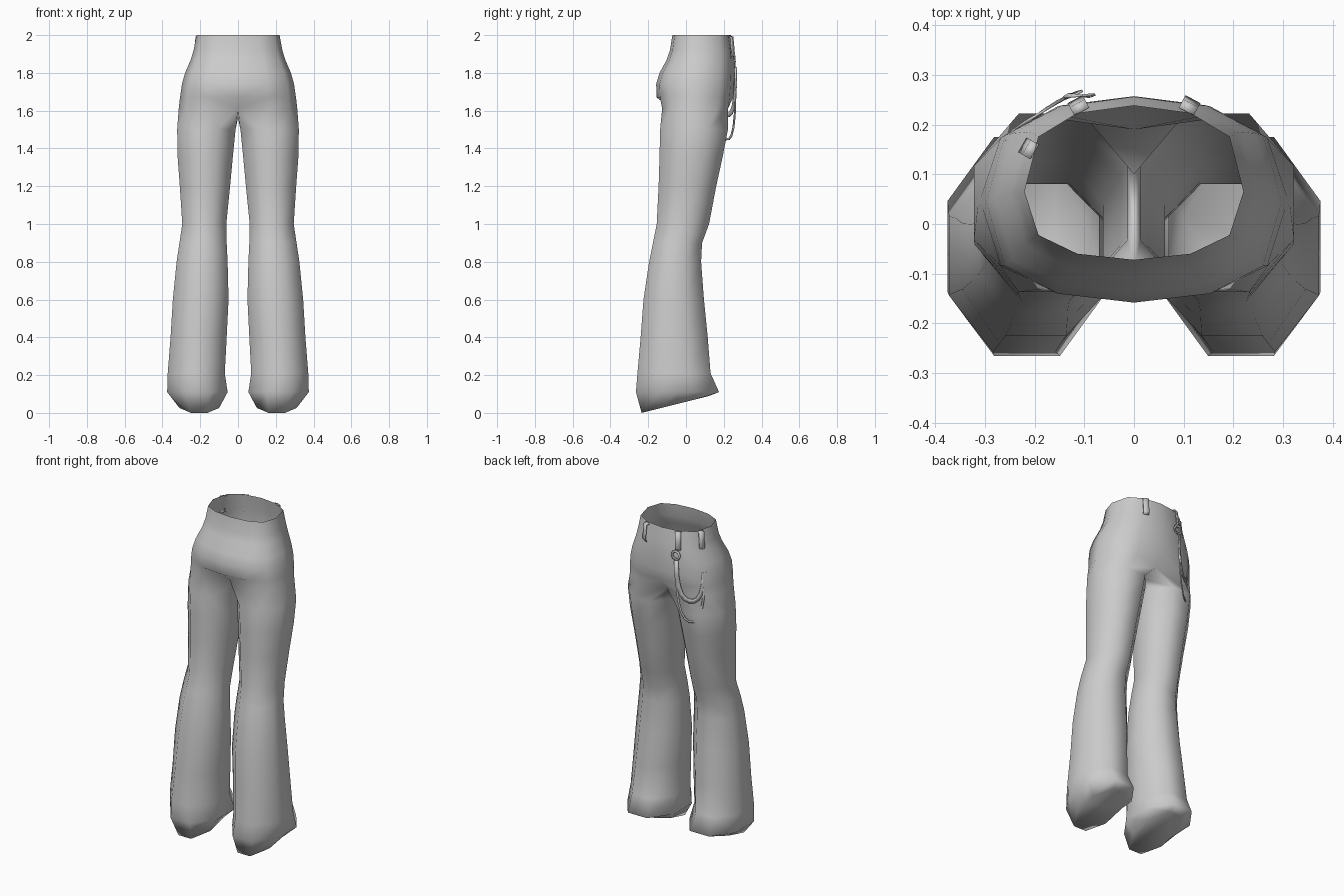
import bpy, bmesh, math
from mathutils import Vector

if "Cube" in bpy.data.objects:
    bpy.data.objects.remove(bpy.data.objects["Cube"])

cloth = bpy.data.materials.new("grey cloth")
cloth.diffuse_color = (0.6, 0.6, 0.6, 1)
cloth.use_nodes = True
cloth.node_tree.nodes["Principled BSDF"].inputs["Base Color"].default_value = cloth.diffuse_color


def finish(bm, name):
    me = bpy.data.meshes.new(name)
    bm.to_mesh(me)
    bm.free()
    me.materials.append(cloth)
    for p in me.polygons:
        p.use_smooth = True
    ob = bpy.data.objects.new(name, me)
    bpy.context.collection.objects.link(ob)
    return ob


def torso_half(z, hx, y0, y1, cy):
    """Seven points from the seat centre around the side to the fly."""
    pts = []
    for k in range(7):
        a = math.radians(-90 + 30 * k)
        s = math.sin(a)
        d = (y1 - cy) if s > 0 else (cy - y0)
        y = cy + math.copysign(abs(s) ** 0.65, s) * d
        x = 0 if k in (0, 6) else hx * math.cos(a) ** 0.95
        pts.append((x, y, z))
    return pts


LEG_ANGLES = (-112.5, -67.5, -22.5, 0, 22.5, 67.5, 112.5, 157.5, 202.5)


def leg_ring(z, xi, xo, y0, y1, slope=0):
    """Eight-sided trouser leg section with one extra point on its outer flat."""
    pts = []
    for deg in LEG_ANGLES:
        a = math.radians(deg)
        r = 1 if deg == 0 else 1 / math.cos(math.pi / 8)
        x = (xi + xo) / 2 + (xo - xi) / 2 * r * math.cos(a)
        y = (y0 + y1) / 2 + (y1 - y0) / 2 * r * math.sin(a)
        pts.append((x, y, z + slope * (y - y0)))
    return pts


# Trousers: one leg and half the hips, mirrored
bm = bmesh.new()
legs = [leg_ring(*r) for r in (
    (0.0, 0.10, 0.31, -0.235, 0.12, 0.25),
    (0.11, 0.055, 0.375, -0.265, 0.175),
    (0.21, 0.07, 0.372, -0.257, 0.13),
    (0.40, 0.06, 0.357, -0.24, 0.115),
    (0.60, 0.05, 0.345, -0.225, 0.095),
    (0.80, 0.055, 0.325, -0.195, 0.08),
    (0.90, 0.06, 0.31, -0.175, 0.085),
    (1.00, 0.062, 0.295, -0.155, 0.122),
    (1.20, 0.042, 0.308, -0.145, 0.16),
    (1.36, 0.027, 0.32, -0.14, 0.195),
    (1.50, 0.013, 0.322, -0.137, 0.222))]
crotch = torso_half(1.61, 0.314, -0.142, 0.24, 0.035)
crotch[0], crotch[6] = (0, -0.085, 1.615), (0, 0.19, 1.60)
crotch += [(0, 0.10, 1.56), (0, -0.01, 1.56)]
hips = [torso_half(*r) for r in (
    (1.67, 0.307, -0.155, 0.25, 0.04),
    (1.74, 0.297, -0.158, 0.255, 0.045),
    (1.80, 0.28, -0.14, 0.257, 0.05),
    (1.87, 0.25, -0.102, 0.256, 0.06),
    (1.92, 0.235, -0.085, 0.25, 0.065),
    (2.00, 0.22, -0.072, 0.238, 0.065))]

rings = [[bm.verts.new(p) for p in r] for r in legs + [crotch]]
for a, b in zip(rings, rings[1:]):
    for i in range(9):
        j = (i + 1) % 9
        bm.faces.new((a[i], a[j], b[j], b[i]))
bm.faces.new(rings[0][::-1])
upper = [rings[-1]] + [[bm.verts.new(p) for p in r] for r in hips]
for a, b in zip(upper, upper[1:]):
    for i in range(6):
        bm.faces.new((a[i], a[i + 1], b[i + 1], b[i]))
trousers = finish(bm, "trousers")
mirror = trousers.modifiers.new("mirror", 'MIRROR')
mirror.use_clip = True
mirror.merge_threshold = 0.0005


def ribbon(name, pts, width, closed=False):
    """Flat strip along a path, lying against the front of the hips."""
    bm = bmesh.new()
    pts = [Vector(p) for p in pts]
    n = len(pts)
    pairs = []
    for i, p in enumerate(pts):
        if closed:
            t = pts[(i + 1) % n] - pts[i - 1]
        else:
            t = pts[min(i + 1, n - 1)] - pts[max(i - 1, 0)]
        out = Vector((p.x, p.y - 0.03, 0)).normalized()
        side = t.cross(out).normalized() * width / 2
        pairs.append((bm.verts.new(p - side), bm.verts.new(p + side)))
    for i in range(n if closed else n - 1):
        a, b = pairs[i], pairs[(i + 1) % n]
        bm.faces.new((a[0], a[1], b[1], b[0]))
    ob = finish(bm, name)
    sol = ob.modifiers.new("thickness", 'SOLIDIFY')
    sol.thickness = 0.005
    sol.offset = 0


# Belt loops
for name, x, y in (("belt_loop_right", 0.105, 0.226), ("belt_loop_left", -0.105, 0.226),
                   ("belt_loop_side", -0.20, 0.145)):
    d = Vector((x, y - 0.03, 0)).normalized()
    ribbon(name, [(x + d.x * o, y + d.y * o, z) for o, z in
                  ((0.0, 1.995), (0.017, 1.99), (0.022, 1.94), (0.026, 1.90), (0.016, 1.885))], 0.034)

# Ring under the left belt loop
ribbon("chain_ring", [(-0.11 + 0.026 * math.cos(k * math.pi / 4), 0.258,
                       1.86 + 0.026 * math.sin(k * math.pi / 4)) for k in range(8)], 0.013, True)


# Hanging straps between the ring and the hip
def hanging(name, z0, z1, low, width):
    pts = []
    for k in range(11):
        t = k / 10
        x = -0.115 - 0.135 * (0.5 - 0.5 * math.cos(math.pi * t))
        y = 0.262 - 0.085 * ((-0.115 - x) / 0.135) ** 1.3
        sag = 1 - abs(2 * t - 1) ** 2.2
        z = z0 + (z1 - z0) * t
        pts.append((x, y, z + (low - (z0 + z1) / 2) * sag))
    ribbon(name, pts, width)


hanging("upper_strap", 1.83, 1.76, 1.58, 0.026)
hanging("lower_strap", 1.80, 1.70, 1.45, 0.012)
